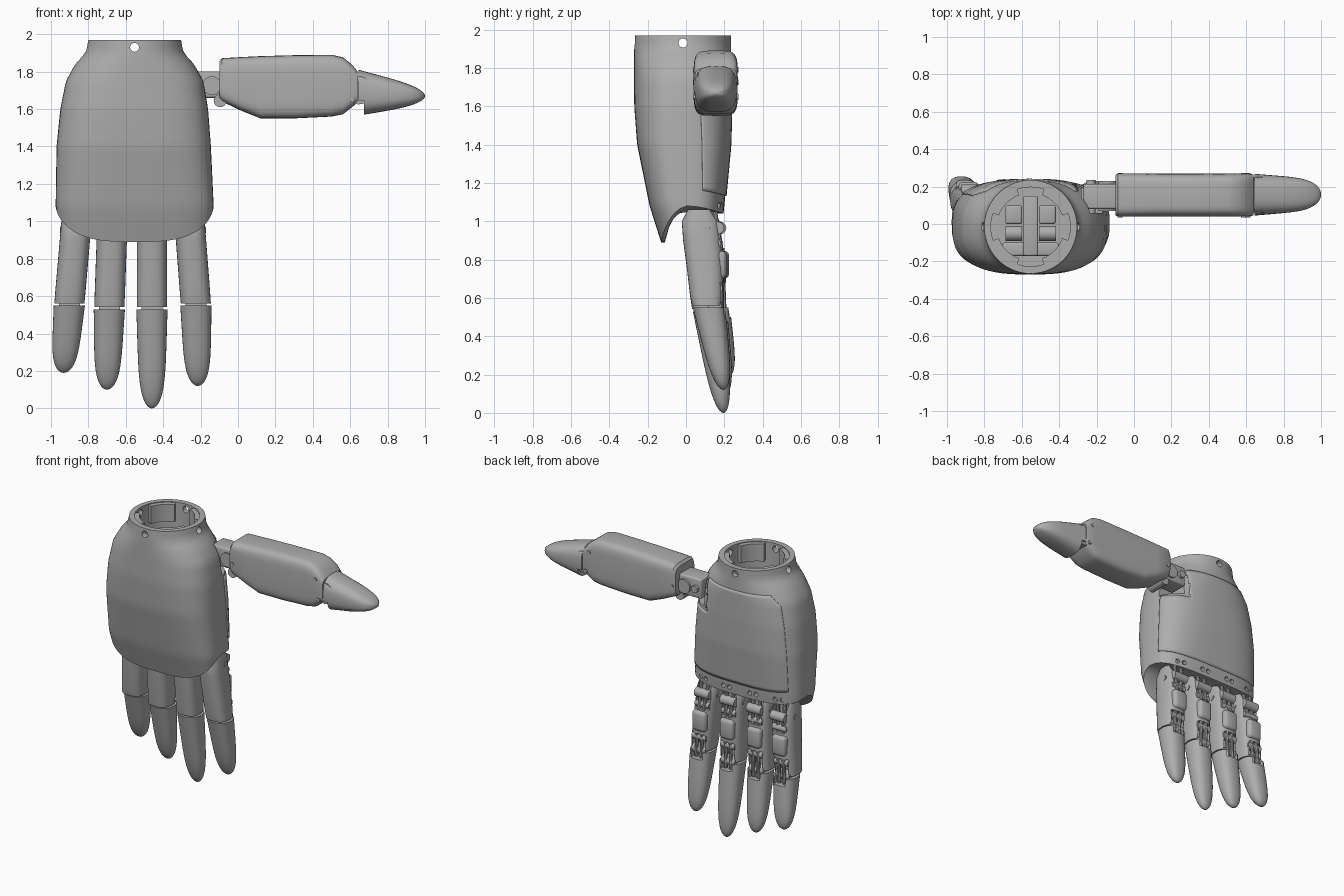
import bpy, bmesh, math
from mathutils import Vector

cube = bpy.data.objects.get("Cube")
if cube:
    bpy.data.objects.remove(cube, do_unlink=True)

GREY = (0.42, 0.42, 0.42, 1)
mat = bpy.data.materials.new("plain grey")
mat.use_nodes = True
mat.diffuse_color = GREY
mat.node_tree.nodes["Principled BSDF"].inputs["Base Color"].default_value = GREY
parts = []


def finish(name, bm):
    bmesh.ops.recalc_face_normals(bm, faces=bm.faces)
    mesh = bpy.data.meshes.new(name)
    bm.to_mesh(mesh)
    bm.free()
    mesh.materials.append(mat)
    ob = bpy.data.objects.new(name, mesh)
    bpy.context.collection.objects.link(ob)
    parts.append(ob)
    return ob


def skin(name, rings):
    """Closed surface through a list of equal-length rings."""
    bm = bmesh.new()
    loops = [[bm.verts.new(p) for p in r] for r in rings]
    n = len(loops[0])
    for a, b in zip(loops, loops[1:]):
        for i in range(n):
            j = (i + 1) % n
            bm.faces.new((a[i], a[j], b[j], b[i]))
    bm.faces.new(loops[0][::-1])
    bm.faces.new(loops[-1])
    return finish(name, bm)


def power(v, e):
    return math.copysign(abs(v) ** e, v)


def section(axis, s, a0, a1, b0, b1, n, count=32):
    """Rounded-rectangle ring at s along the axis."""
    pts = []
    for i in range(count):
        t = math.tau * i / count
        a = (a0 + a1) / 2 + (a1 - a0) / 2 * power(math.cos(t), 2 / n)
        b = (b0 + b1) / 2 + (b1 - b0) / 2 * power(math.sin(t), 2 / n)
        pts.append((a, b, s) if axis == "z" else (s, a, b))
    return pts


def tip(name, axis, s0, s1, r0, r1, n):
    """Tapering end with a rounded point."""
    rings = []
    for i in range(17):
        k = min(math.sin(i / 16 * math.pi / 2), 0.9995)
        a0, a1, b0, b1 = [p + (q - p) * k for p, q in zip(r0, r1)]
        f = math.sqrt(1 - k ** 6) / 2
        ca, cb = (a0 + a1) / 2, (b0 + b1) / 2
        da, db = (a1 - a0) * f, (b1 - b0) * f
        rings.append(section(axis, s0 + (s1 - s0) * k, ca - da, ca + da, cb - db, cb + db, n))
    return skin(name, rings)


def rod(name, p, q, r, segs=20):
    p, q = Vector(p), Vector(q)
    bm = bmesh.new()
    rot = (q - p).to_track_quat("Z", "Y").to_matrix().to_4x4()
    rot.translation = (p + q) / 2
    bmesh.ops.create_cone(bm, cap_ends=True, segments=segs, radius1=r, radius2=r,
                          depth=(q - p).length, matrix=rot)
    return finish(name, bm)


def box(name, lo, hi, bevel=0.0):
    bm = bmesh.new()
    bmesh.ops.create_cube(bm, size=1)
    for v in bm.verts:
        v.co = [(l + h) / 2 + c * (h - l) for l, h, c in zip(lo, hi, v.co)]
    if bevel:
        bmesh.ops.bevel(bm, geom=bm.edges[:], offset=bevel, segments=3, profile=0.5, affect="EDGES")
    return finish(name, bm)


def cut(target, cutter):
    m = target.modifiers.new("cut", "BOOLEAN")
    m.operation, m.solver, m.object = "DIFFERENCE", "EXACT", cutter
    bpy.context.view_layer.objects.active = target
    bpy.ops.object.modifier_apply(modifier=m.name)
    parts.remove(cutter)
    bpy.data.objects.remove(cutter, do_unlink=True)


# Palm outline: height, x range, y range, squareness
PALM = [(1.97, -0.80, -0.305, -0.265, 0.235, 2), (1.90, -0.815, -0.29, -0.27, 0.235, 2),
        (1.84, -0.87, -0.235, -0.27, 0.235, 2.2), (1.75, -0.92, -0.185, -0.27, 0.235, 2.5),
        (1.60, -0.95, -0.16, -0.27, 0.235, 2.8), (1.40, -0.97, -0.145, -0.255, 0.23, 3),
        (1.08, -0.975, -0.13, -0.19, 0.2, 3.2), (0.89, -0.95, -0.15, -0.13, 0.18, 3.2)]
TOP, CX, CY = 1.97, -0.553, -0.015


def palm_point(th, t):
    s = math.sin(th)
    z = TOP - t * (TOP - (1.08 - (0.04 * s if s > 0 else -0.19 * s)))
    for hi, lo in zip(PALM, PALM[1:]):
        if z >= lo[0] - 1e-6:
            k = (hi[0] - z) / (hi[0] - lo[0])
            x0, x1, y0, y1, n = [a + (b - a) * k for a, b in zip(hi[1:], lo[1:])]
            break
    return Vector(((x0 + x1) / 2 + (x1 - x0) / 2 * power(math.cos(th), 2 / n),
                   (y0 + y1) / 2 + (y1 - y0) / 2 * power(s, 2 / n), z))


# Palm shell with a lip below, an open wrist and screw holes
N = 80
angles = [math.tau * i / N for i in range(N)]
rings = [[palm_point(a, i / 30) for a in angles] for i in range(31)]
mid = Vector((CX, 0.035, 0))
for f, lift in ((0.88, 0), (0.62, 1)):
    ring = []
    for p in rings[30]:
        q = mid + (p - mid) * f
        q.z = 1.045 if lift else p.z
        ring.append(q)
    rings.append(ring)
palm = skin("palm_shell", rings)
cut(palm, rod("bore", (CX, CY, 1.66), (CX, CY, 2.1), 0.212, 48))
for dx, dy in ((1, 0), (-1, 0), (0, 1), (0, -1)):
    hole = rod("hole", (CX + dx * 0.18, CY + dy * 0.18, 1.93),
               (CX + dx * 0.32, CY + dy * 0.32, 1.93), 0.024, 12)
    cut(palm, hole)
cut(palm, box("socket", (-0.28, 0.06, 1.61), (0, 0.4, 1.82)))

# Wrist lugs and the drive parts inside
for q in range(4):
    a0 = math.pi / 4 + q * math.pi / 2
    bm = bmesh.new()
    rows = []
    for i in range(9):
        a = a0 + (i - 4) * 0.11
        rows.append([bm.verts.new((CX + r * math.cos(a), CY + r * math.sin(a), z))
                     for r, z in ((0.18, 1.84), (0.218, 1.84), (0.218, 1.965), (0.18, 1.965))])
    for a, b in zip(rows, rows[1:]):
        for i in range(4):
            bm.faces.new((a[i], a[i - 1], b[i - 1], b[i]))
    bm.faces.new(rows[0])
    bm.faces.new(rows[-1])
    finish("wrist_lug", bm)
box("drive_bridge", (CX - 0.04, -0.17, 1.66), (CX + 0.04, 0.15, 1.8), 0.01)
for x in (CX - 0.09, CX + 0.09):
    box("drive_block", (x - 0.045, 0.0, 1.66), (x + 0.045, 0.1, 1.79), 0.012)
    rod("drive_pulley", (x - 0.045, -0.05, 1.73), (x + 0.045, -0.05, 1.73), 0.04)
box("drive_plate", (CX - 0.15, -0.17, 1.66), (CX + 0.15, -0.1, 1.74), 0.01)

# Raised back panel that leaves the thumb socket free
bm = bmesh.new()
U, V = 44, 30
grid = [[bm.verts.new(palm_point(0.25 + 2.25 * i / U, 0.17 + 0.73 * j / V))
         for j in range(V + 1)] for i in range(U + 1)]
for i in range(U):
    for j in range(V):
        c = grid[i][j].co
        corner = i > U - 4 and j < 4 and (i - U + 4) + (3 - j) > 3
        if not (c.x > -0.31 and c.z > 1.6) and not corner:
            bm.faces.new((grid[i][j], grid[i + 1][j], grid[i + 1][j + 1], grid[i][j + 1]))
bmesh.ops.delete(bm, geom=[v for v in bm.verts if not v.link_faces], context="VERTS")
panel = finish("back_panel", bm)
solid = panel.modifiers.new("thickness", "SOLIDIFY")
solid.thickness, solid.offset = 0.014, 0

# Fingers: name, x at root / joint / tip, joint height, tip height, y shift
FINGERS = [("little", -0.86, -0.902, -0.932, 0.555, 0.19, 0.025),
           ("ring", -0.67, -0.688, -0.70, 0.535, 0.10, 0.01),
           ("middle", -0.46, -0.46, -0.46, 0.535, 0.0, 0.0),
           ("index", -0.262, -0.225, -0.215, 0.555, 0.12, 0.0)]
W = 0.081
for name, xa, xb, xt, zj, zt, dy in FINGERS:
    def along(z):
        return xa + (xb - xa) * (1.04 - z) / (1.04 - zj)

    # Near segment with recesses on the back
    rows = []
    for z, y0, y1, w in ((1.06, 0.01, 0.14, W * 0.9), (1.0, -0.022, 0.175, W), (0.9, -0.015, 0.185, W),
                         (0.75, 0.005, 0.195, W), (0.62, 0.02, 0.195, W), (zj + 0.006, 0.032, 0.19, W * 0.99)):
        x = along(z)
        rows.append(section("z", z, x - w, x + w, y0 + dy * 0.5, y1 + dy * 0.5, 2.7))
    seg = skin(name + "_near_segment", rows[::-1])
    for z0, z1 in ((0.86, 1.1), (zj - 0.05, 0.68)):
        x = along((z0 + z1) / 2)
        cut(seg, box("recess", (x - 0.052, 0.10 + dy, z0), (x + 0.052, 0.4, z1)))

    # Far segment with its own hinge recess
    far = tip(name + "_far_segment", "z", zj - 0.006, zt,
              (xb - W * 1.03, xb + W * 1.03, 0.036 + dy, 0.205 + dy),
              (xt - W * 0.83, xt + W * 0.83, 0.145 + dy, 0.245 + dy), 2.4)
    cut(far, box("recess", (xb - 0.045, 0.12 + dy, zj - 0.055), (xb + 0.045, 0.4, zj + 0.1)))

    # Back pad, hinge pins, links and knuckle screws
    x = along(0.77)
    box(name + "_back_pad", (x - 0.055, 0.12, 0.70), (x + 0.055, 0.212 + dy * 0.5, 0.845), 0.025)
    for z, y, r in ((0.965, 0.165, 0.033), (0.885, 0.16, 0.022), (0.65, 0.165, 0.026), (zj, 0.15, 0.036)):
        x = along(z)
        rod(name + "_hinge_pin", (x - 0.056, y + dy * 0.5, z), (x + 0.056, y + dy * 0.5, z), r)
    for s in (-1, 1):
        x = along(1) + s * 0.028
        rod(name + "_knuckle_link", (x, 0.15, 1.05), (along(0.85) + s * 0.018, 0.18, 0.85), 0.013, 10)
        rod(name + "_joint_link", (along(0.69) + s * 0.02, 0.18 + dy * 0.5, 0.69),
            (xb + s * 0.02, 0.175 + dy, zj - 0.05), 0.013, 10)
        x = along(0.955) + s * W
        rod(name + "_side_screw", (x - s * 0.02, 0.11, 0.955), (x + s * 0.003, 0.11, 0.955), 0.018, 16)
        x = max(-0.88, min(-0.235, xa)) + s * 0.024
        cut(palm, rod("hole", (x, 0.16, 1.083), (x, 0.3, 1.083), 0.016, 12))

# Thumb link and pivots
box("thumb_link", (-0.27, 0.08, 1.66), (-0.07, 0.215, 1.80), 0.012)
rod("thumb_pivot", (-0.14, 0.07, 1.725), (-0.14, 0.23, 1.725), 0.05, 24)
rod("thumb_lower_pin", (-0.095, 0.07, 1.645), (-0.095, 0.21, 1.645), 0.035, 16)
rod("thumb_root_pin", (-0.23, 0.06, 1.73), (-0.23, 0.235, 1.73), 0.025, 16)

# Thumb body and tip
rows = [section("x", x, 0.04 + i, 0.27 - i, z0, z1, 5, 40) for x, z0, z1, i in (
    (-0.10, 1.655, 1.855, 0.008), (-0.085, 1.64, 1.872, 0), (0.02, 1.59, 1.878, 0),
    (0.12, 1.55, 1.883, 0), (0.30, 1.55, 1.888, 0), (0.50, 1.56, 1.89, 0), (0.56, 1.572, 1.877, 0),
    (0.61, 1.61, 1.838, 0), (0.64, 1.635, 1.80, 0.006))]
skin("thumb_body", rows)
rod("thumb_joint", (0.645, 0.06, 1.70), (0.645, 0.25, 1.70), 0.075, 24)
thumb = tip("thumb_tip", "x", 0.645, 1.0, (0.045, 0.268, 1.565, 1.81), (0.075, 0.24, 1.625, 1.715), 2.8)
cut(thumb, box("slant", (0.5, 0, 1.5), (0.675, 0.4, 1.645)))
for x, z in ((-0.075, 1.725), (0.585, 1.79), (0.61, 1.65)):
    rod("thumb_screw", (x, 0.036, z), (x, 0.274, z), 0.014, 12)

# Smooth shading with crisp edges
bpy.ops.object.select_all(action="DESELECT")
for ob in parts:
    ob.select_set(True)
bpy.context.view_layer.objects.active = palm
bpy.ops.object.shade_smooth_by_angle(angle=math.radians(32))
